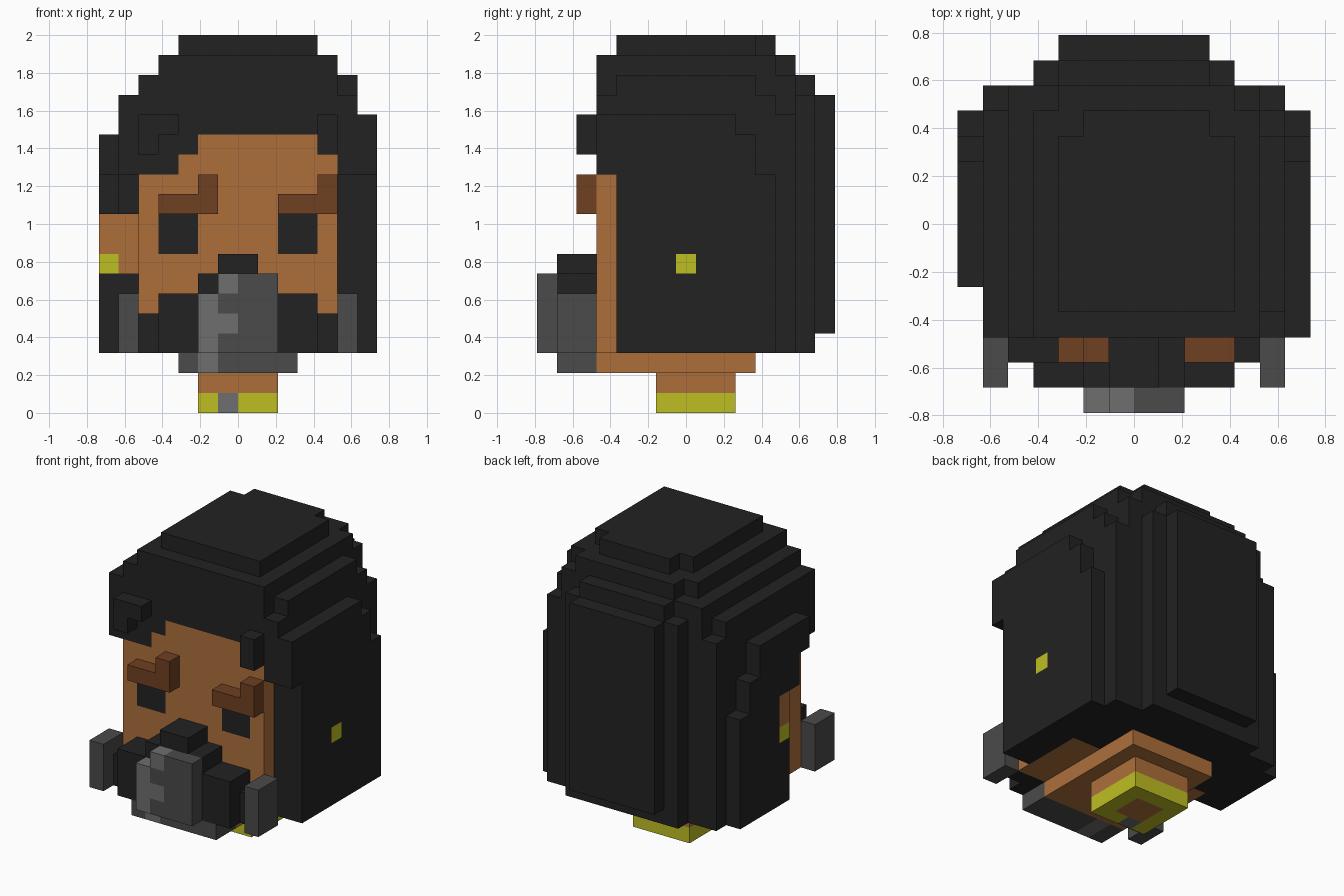
import bpy
import bmesh

U = 2 / 19  # edge length of one block

old = bpy.data.objects.get("Cube")
if old:
    bpy.data.objects.remove(old, do_unlink=True)

COLOURS = {
    "black hair": (0.016, 0.016, 0.016),
    "brown skin": (0.418, 0.159, 0.044),
    "dark brown": (0.162, 0.051, 0.016),
    "dark grey": (0.069, 0.069, 0.069),
    "light grey": (0.156, 0.156, 0.156),
    "yellow": (0.515, 0.515, 0.017),
}
NAMES = list(COLOURS)
MATS = []
for name, rgb in COLOURS.items():
    m = bpy.data.materials.new(name)
    m.use_nodes = True
    m.diffuse_color = (*rgb, 1)
    bsdf = m.node_tree.nodes["Principled BSDF"]
    bsdf.inputs["Base Color"].default_value = (*rgb, 1)
    bsdf.inputs["Roughness"].default_value = 0.9
    MATS.append(m)

cells = {}  # block position -> (part, colour); later boxes replace earlier ones


def box(part, colour, x0, x1, y0, y1, z0, z1):
    for x in range(x0, x1):
        for y in range(y0, y1):
            for z in range(z0, z1):
                cells[x, y, z] = (part, NAMES.index(colour))


def hair(*b):
    box("hair", "black hair", *b)


def skin(*b):
    box("head", "brown skin", *b)


# Neck with a collar
box("neck", "brown skin", -2, 2, 6, 10, 1, 2)
box("collar", "yellow", -2, 2, 6, 10, 0, 1)
box("collar", "brown skin", -1, 1, 7, 9, 0, 1)
box("collar", "light grey", -1, 0, 6, 7, 0, 1)

# Head and jaw
skin(-3, 3, 3, 11, 2, 3)
skin(-5, 5, 3, 9, 3, 14)

# Hair: rounded back, in vertical slabs
hair(-5, 5, 8, 12, 3, 16)
hair(-6, 6, 11, 13, 3, 15)
hair(-4, 4, 13, 14, 3, 16)
hair(-3, 3, 14, 15, 4, 16)

# Hair: stepped crown
hair(-6, 6, 3, 12, 14, 16)
hair(-5, 5, 3, 13, 15, 17)
hair(-4, 4, 12, 14, 15, 16)
hair(5, 6, 4, 11, 16, 17)
hair(-3, 3, 13, 14, 16, 17)
hair(-4, 5, 3, 12, 17, 18)
hair(-3, 4, 12, 13, 17, 18)
hair(-3, 4, 4, 11, 18, 19)
hair(-2, 3, 11, 12, 18, 19)

# Hair: long left side
hair(5, 6, 4, 12, 3, 16)
hair(6, 7, 4, 10, 3, 15)
hair(6, 7, 10, 11, 3, 14)
hair(6, 7, 11, 12, 3, 12)
hair(5, 7, 3, 4, 12, 15)

# Hair: right side, open around the ear
hair(-6, -5, 3, 12, 12, 16)
hair(-6, -5, 5, 12, 10, 12)
hair(-6, -5, 8, 12, 3, 10)
hair(-6, -5, 7, 8, 3, 7)
hair(-7, -6, 5, 10, 12, 14)
hair(-7, -6, 6, 11, 10, 12)
hair(-7, -6, 8, 12, 3, 10)
hair(-7, -6, 7, 8, 3, 7)

# Hairline and raised fringe
hair(-5, -3, 3, 4, 12, 14)
hair(-3, -2, 3, 4, 13, 14)
hair(4, 5, 3, 4, 13, 14)
hair(-5, -3, 2, 3, 14, 15)
hair(-5, -4, 2, 3, 13, 14)
hair(4, 5, 2, 3, 13, 15)

# Ear and earrings
box("ear", "brown skin", -7, -5, 7, 8, 7, 10)
box("earrings", "yellow", -7, -6, 7, 8, 7, 8)
box("earrings", "yellow", 6, 7, 7, 8, 7, 8)

# Eyes, flush with the face
for x in (-4, 2):
    box("eyes", "black hair", x, x + 2, 3, 4, 8, 10)

# Eyebrows with one raised end
for x, raised in ((-4, -2), (2, 4)):
    box("eyebrows", "dark brown", x, x + 3, 2, 3, 10, 11)
    box("eyebrows", "dark brown", raised, raised + 1, 2, 3, 11, 12)

# Beard and moustache
for x0, x1, y0, z1 in ((-5, 5, 2, 5), (-4, 4, 1, 6), (-2, 2, 1, 7), (-1, 1, 1, 8)):
    box("beard", "black hair", x0, x1, y0, 3, 3, z1)

# Grey chin tuft with lighter streaks
box("chin_tuft", "dark grey", -3, 3, 1, 3, 2, 3)
box("chin_tuft", "light grey", -2, -1, 1, 3, 2, 3)
box("chin_tuft", "dark grey", -1, 2, 0, 1, 3, 7)
box("chin_tuft", "light grey", -2, -1, 0, 1, 3, 6)
for z in (4, 6):
    box("chin_tuft", "light grey", -1, 0, 0, 1, z, z + 1)

# Grey side tufts
for x in (-6, 5):
    box("side_tufts", "dark grey", x, x + 1, 1, 3, 3, 6)

# Turn the exposed block faces of each part into one mesh
for part in sorted({p for p, c in cells.values()}):
    bm = bmesh.new()
    for pos, (owner, colour) in cells.items():
        if owner != part:
            continue
        for axis in range(3):
            for side in (0, 1):
                step = list(pos)
                step[axis] += 2 * side - 1
                if tuple(step) in cells:
                    continue
                b, c = (axis + 1) % 3, (axis + 2) % 3
                ring = [(0, 0), (1, 0), (1, 1), (0, 1)]
                verts = []
                for i, j in (ring if side else ring[::-1]):
                    p = list(pos)
                    p[axis] += side
                    p[b] += i
                    p[c] += j
                    verts.append(bm.verts.new((p[0] * U, (p[1] - 7.5) * U, p[2] * U)))
                bm.faces.new(verts).material_index = colour
    bmesh.ops.remove_doubles(bm, verts=bm.verts[:], dist=U / 100)
    bmesh.ops.dissolve_limit(bm, angle_limit=0.01, verts=bm.verts[:],
                             edges=bm.edges[:], delimit={"MATERIAL"})
    mesh = bpy.data.meshes.new(part)
    bm.to_mesh(mesh)
    bm.free()
    for m in MATS:
        mesh.materials.append(m)
    bpy.context.collection.objects.link(bpy.data.objects.new(part, mesh))
